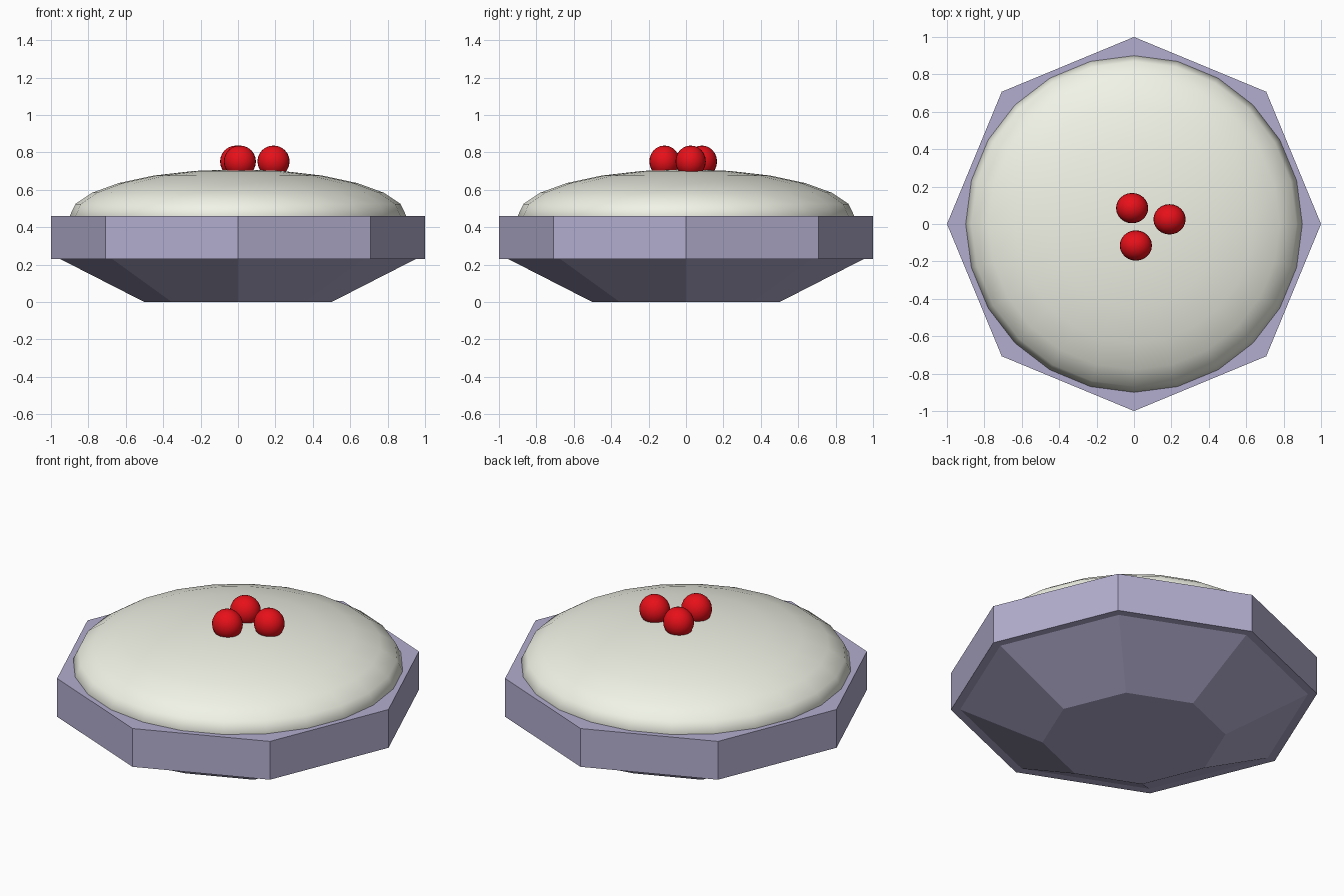
import bpy

if "Cube" in bpy.data.objects:
    bpy.data.objects.remove(bpy.data.objects["Cube"])

def material(name, rgb):
    m = bpy.data.materials.new(name)
    m.diffuse_color = (*rgb, 1)
    m.use_nodes = True
    m.node_tree.nodes["Principled BSDF"].inputs["Base Color"].default_value = m.diffuse_color
    return m

lavender = material("lavender_grey", (0.45, 0.42, 0.62))
cream = material("cream", (0.88, 0.9, 0.8))
red = material("red", (0.8, 0.005, 0.01))

def octagon(name, r_low, r_high, z_low, z_high):
    bpy.ops.mesh.primitive_cone_add(vertices=8, radius1=r_low, radius2=r_high,
                                    depth=z_high - z_low, location=(0, 0, (z_low + z_high) / 2))
    ob = bpy.context.object
    ob.name = name
    ob.data.materials.append(lavender)

def ellipsoid(name, loc, scale, mat):
    bpy.ops.mesh.primitive_uv_sphere_add(segments=24, ring_count=12, radius=1, location=loc)
    ob = bpy.context.object
    ob.name = name
    ob.scale = scale
    bpy.ops.object.transform_apply(location=False, rotation=False, scale=True)
    bpy.ops.object.shade_smooth()
    ob.data.materials.append(mat)

# Octagonal dish: tapered foot and upright rim
octagon("dish_foot", 0.5, 0.95, 0, 0.23)
octagon("dish_rim", 1, 1, 0.23, 0.46)

# Domed filling
ellipsoid("filling", (0, 0, 0.46), (0.9, 0.9, 0.25), cream)

# Three berries on top
for i, (x, y) in enumerate([(-0.01, 0.085), (0.19, 0.025), (0.01, -0.115)]):
    ellipsoid(f"berry_{i + 1}", (x, y, 0.752), (0.086, 0.081, 0.085), red)
